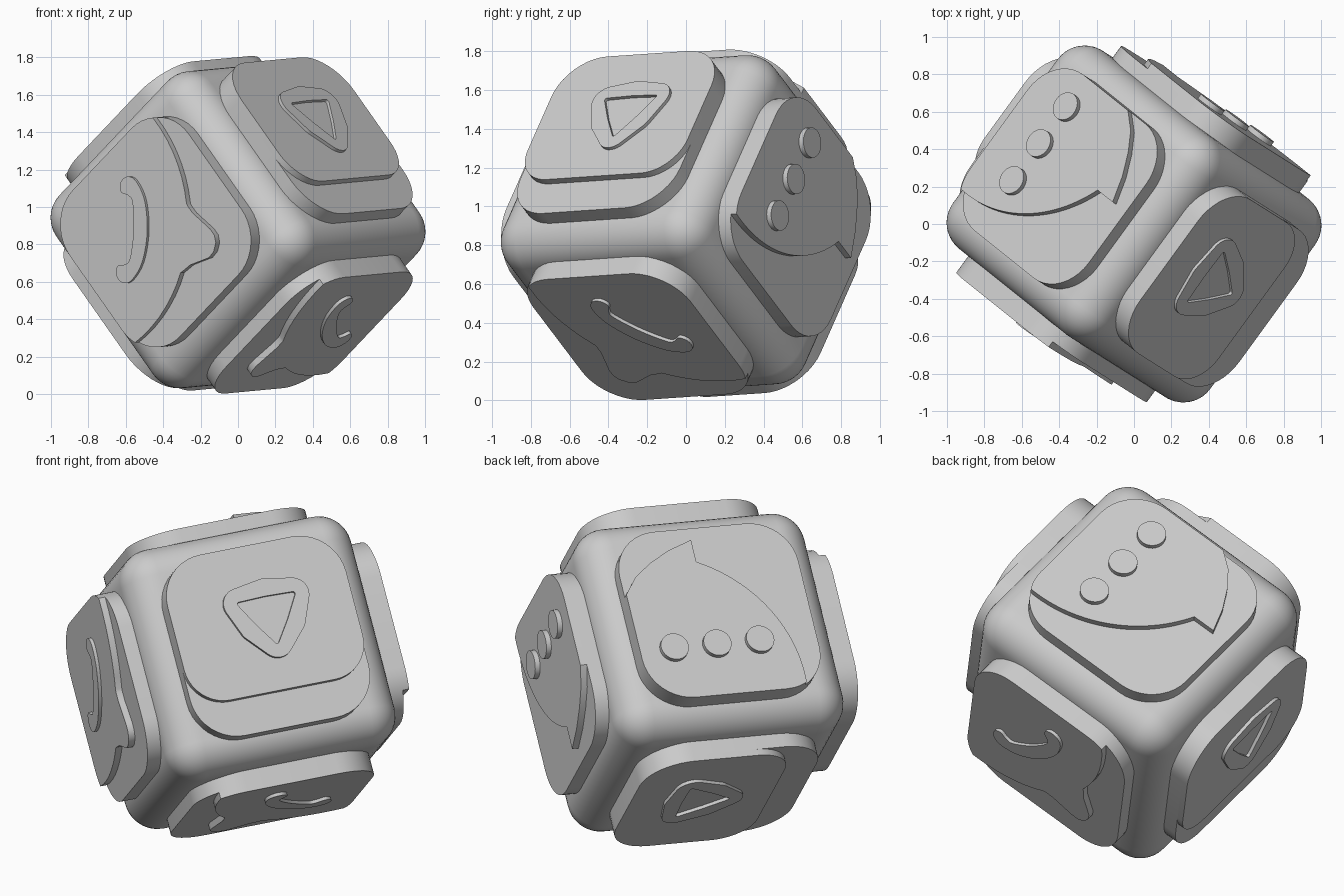
import bpy, bmesh
from math import pi, sin, cos, atan2, sqrt
from mathutils import Vector, Matrix

if "Cube" in bpy.data.objects:
    bpy.data.objects.remove(bpy.data.objects["Cube"])

grey = bpy.data.materials.new("light_grey")
grey.use_nodes = True
grey.diffuse_color = (0.6, 0.6, 0.6, 1)
grey.node_tree.nodes["Principled BSDF"].inputs["Base Color"].default_value = (0.6, 0.6, 0.6, 1)

# Tumbled axes of the cube
CENTRE = Vector((0, 0, 0.905))
A = Vector((-0.587, -0.807, -0.055)).normalized()
V = Vector((0.047, -0.096, 0.994))
V = (V - A * V.dot(A)).normalized()
U = V.cross(A)
B = (U + V).normalized()
D = (V - U).normalized()

# Heights above the centre: body, plate, panel
BODY, PLATE, PANEL = 0.655, 0.732, 0.768
HALF, ROUND = 0.51, 0.25


def finish(bm, name):
    bmesh.ops.recalc_face_normals(bm, faces=bm.faces)
    mesh = bpy.data.meshes.new(name)
    bm.to_mesh(mesh)
    bm.free()
    mesh.materials.append(grey)
    obj = bpy.data.objects.new(name, mesh)
    bpy.context.collection.objects.link(obj)
    bpy.ops.object.select_all(action='DESELECT')
    obj.select_set(True)
    bpy.context.view_layer.objects.active = obj
    return obj


def solid(name, frame, outer, low, high, inner=None):
    """Extruded outline on a cube face, optionally with a hole."""
    x, y, n = frame
    bm = bmesh.new()

    def loop(points, h):
        return [bm.verts.new(CENTRE + x * p[0] + y * p[1] + n * h) for p in points]

    def bridge(a, b):
        for i in range(len(a)):
            j = (i + 1) % len(a)
            bm.faces.new((a[i], a[j], b[j], b[i]))

    bottom, top = loop(outer, low), loop(outer, high)
    bridge(bottom, top)
    if inner:
        hole_bottom, hole_top = loop(inner, low), loop(inner, high)
        bridge(top, hole_top)
        bridge(hole_top, hole_bottom)
        bridge(hole_bottom, bottom)
    else:
        bm.faces.new(top)
        bm.faces.new(bottom)
    finish(bm, name)
    bpy.ops.object.shade_smooth_by_angle(angle=0.6)


def rounded(corners, r, steps=10):
    """Counter-clockwise polygon grown outward by r with round corners."""
    out = []
    for i, c in enumerate(corners):
        before, after = corners[i - 1], corners[(i + 1) % len(corners)]
        start = atan2(c[1] - before[1], c[0] - before[0]) - pi / 2
        turn = (atan2(after[1] - c[1], after[0] - c[0]) - pi / 2 - start) % (2 * pi)
        for k in range(steps + 1):
            t = start + turn * k / steps
            out.append((c[0] + r * cos(t), c[1] + r * sin(t)))
    return out


def box(x0, y0, x1, y1, r):
    return rounded([(x0 + r, y0 + r), (x1 - r, y0 + r), (x1 - r, y1 - r), (x0 + r, y1 - r)], r)


def bulged(corners, amount):
    """Add a pushed-out midpoint to every side."""
    out = []
    for i, p in enumerate(corners):
        q = corners[(i + 1) % len(corners)]
        dx, dy = q[0] - p[0], q[1] - p[1]
        f = amount / sqrt(dx * dx + dy * dy)
        out += [p, ((p[0] + q[0]) / 2 + dy * f, (p[1] + q[1]) / 2 - dx * f)]
    return out


def clip(points, border):
    """Part of an outline lying inside a convex border."""
    for i, b in enumerate(border):
        a = border[i - 1]
        ex, ey = b[0] - a[0], b[1] - a[1]
        if abs(ex) + abs(ey) < 1e-6:
            continue
        side = [ex * (p[1] - a[1]) - ey * (p[0] - a[0]) for p in points]
        out = []
        for j, p in enumerate(points):
            q, s0, s1 = points[j - 1], side[j - 1], side[j]
            if (s0 >= 0) != (s1 >= 0):
                f = s0 / (s0 - s1)
                out.append((q[0] + (p[0] - q[0]) * f, q[1] + (p[1] - q[1]) * f))
            if s1 >= 0:
                out.append(p)
        points = out
    clean = []
    for p in points:
        if not clean or abs(p[0] - clean[-1][0]) + abs(p[1] - clean[-1][1]) > 1e-4:
            clean.append(p)
    return clean


def arc(cx, cy, r, start, end, steps=64):
    return [(cx + r * cos(start + (end - start) * k / steps),
             cy + r * sin(start + (end - start) * k / steps)) for k in range(steps + 1)]


def smooth(points, steps=5):
    """Closed Catmull-Rom curve through the points."""
    out, count = [], len(points)
    for i in range(count):
        p0, p1, p2, p3 = (Vector(points[(i + k) % count]) for k in (-1, 0, 1, 2))
        for k in range(steps):
            t = k / steps
            q = p1 + (p2 - p0) * t / 2 + (p0 * 2 - p1 * 5 + p2 * 4 - p3) * t * t / 2 \
                + (p1 * 3 - p0 - p2 * 3 + p3) * t ** 3 / 2
            out.append((q.x, q.y))
    return out


def diagonal(points):
    """Turn an outline onto the face diagonal."""
    return [((t + s) / sqrt(2), (s - t) / sqrt(2)) for t, s in points]


plate = box(-HALF, -HALF, HALF, HALF, ROUND)

# Rounded cube body
bm = bmesh.new()
bmesh.ops.create_cube(bm, size=2 * BODY)
bm.transform(Matrix.Translation(CENTRE) @ Matrix((B, D, A)).transposed().to_4x4())
body = finish(bm, "cube_body")
bevel = body.modifiers.new("round_edges", 'BEVEL')
bevel.width = 0.18
bevel.segments = 10
bpy.ops.object.shade_smooth()

# Speech bubble with a pointed middle, holding a telephone handset
tail = [(0.20, -0.19), (0.25, -0.15), (0.37, -0.10), (0.40, -0.065), (0.412, -0.015),
        (0.40, 0.025), (0.37, 0.055), (0.25, 0.13), (0.215, 0.165)]
call_bubble = clip(diagonal(arc(-0.566, 0.028, 0.788, 0.19, 2 * pi - 0.29) + tail), plate)
half = [(0.15, -0.135), (0.185, -0.165), (0.20, -0.215), (0.25, -0.22),
        (0.285, -0.18), (0.268, -0.12), (0.165, -0.055)]
handset = [(-0.12, 0)] + [(t, s) for s, t in half] + [(-0.03, 0)] \
    + [(t, -s) for s, t in reversed(half)]
handset = diagonal(smooth(handset))

# Speech bubble with a side tail, holding three dots
chat_bubble = clip(arc(0.43, 0.42, 0.80, 3.588, 2 * pi) + [
    (1.1, 1.1), (-0.08, 0.55), (-0.15, 0.50), (-0.235, 0.435), (-0.31, 0.335),
    (-0.375, 0.215), (-0.425, 0.075)], plate)

# Screen panel with a raised triangular ring
screen = clip(box(-HALF, -0.31, HALF, HALF + 0.002, 0.21), plate)
triangle = [(-0.12, 0.195), (0.03, -0.045), (0.185, 0.195)]


def call_face(label, frame):
    solid(label + "_call_bubble", frame, call_bubble, PLATE, PANEL)
    solid(label + "_handset", frame, handset, PANEL, PANEL + 0.018)


def chat_face(label, frame):
    solid(label + "_chat_bubble", frame, chat_bubble, PLATE, PANEL)
    for i in range(3):
        dot = arc(0.21, 0.32 - 0.244 * i, 0.078, 0, 2 * pi * 31 / 32, 31)
        solid(f"{label}_dot_{i + 1}", frame, dot, PANEL, PANEL + 0.028)


def play_face(label, frame):
    solid(label + "_screen", frame, screen, PLATE, PANEL)
    solid(label + "_triangle_ring", frame, rounded(bulged(triangle, 0.025), 0.09),
          PANEL, PANEL + 0.018, rounded(bulged(triangle, 0.005), 0.012))


# One plate and emblem for each of the six faces
for label, build, frame in (
        ("front_left", call_face, (B, D, A)),
        ("lower_front", call_face, (A, B, -D)),
        ("back_right", chat_face, (B, D, -A)),
        ("upper_back", chat_face, (-B, -A, D)),
        ("upper_front", play_face, (-A, D, B)),
        ("lower_back", play_face, (D, -A, -B))):
    solid(label + "_plate", frame, plate, BODY - 0.06, PLATE)
    build(label, frame)
